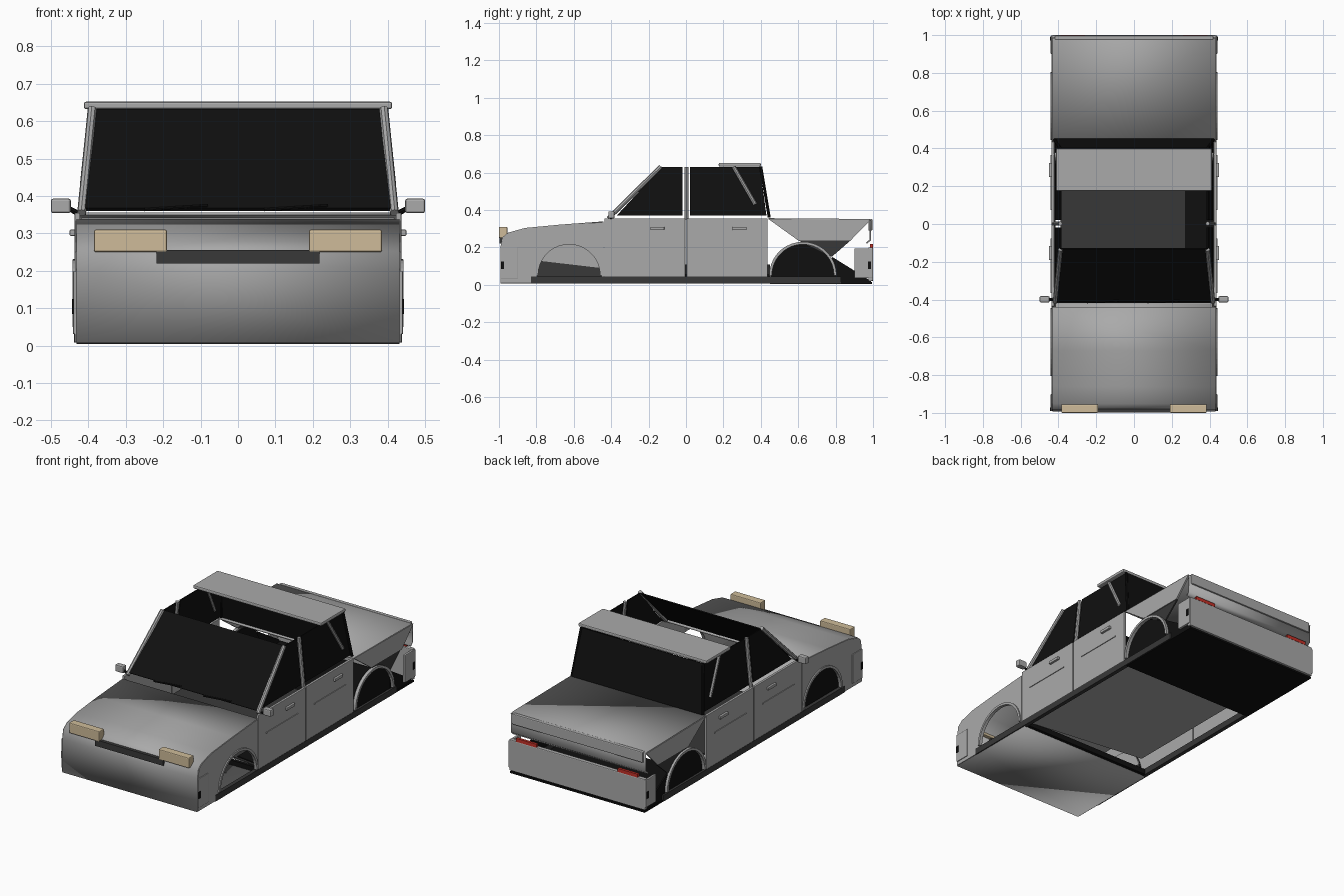
import bpy, bmesh, math
from mathutils import Vector

cube = bpy.data.objects.get("Cube")
if cube:
    bpy.data.objects.remove(cube, do_unlink=True)


def material(name, rgb):
    m = bpy.data.materials.new(name)
    m.use_nodes = True
    m.diffuse_color = (*rgb, 1)
    m.node_tree.nodes["Principled BSDF"].inputs["Base Color"].default_value = (*rgb, 1)
    return m


GREY = material("body grey", (0.4, 0.4, 0.4))
DARK = material("dark trim", (0.04, 0.04, 0.04))
BLACK = material("black glass", (0.005, 0.005, 0.005))
TAN = material("tan lamp", (0.62, 0.5, 0.32))
RED = material("red lamp", (0.55, 0.03, 0.02))


def finish(name, bm, mat):
    bmesh.ops.recalc_face_normals(bm, faces=bm.faces)
    me = bpy.data.meshes.new(name)
    bm.to_mesh(me)
    bm.free()
    me.materials.append(mat)
    ob = bpy.data.objects.new(name, me)
    bpy.context.collection.objects.link(ob)
    return ob


def prism(name, pts, x0, x1, mat):
    """Side profile of (y, z) points pushed along x."""
    bm = bmesh.new()
    face = bm.faces.new([bm.verts.new((x0, y, z)) for y, z in pts])
    ext = bmesh.ops.extrude_face_region(bm, geom=[face])
    verts = [v for v in ext["geom"] if isinstance(v, bmesh.types.BMVert)]
    bmesh.ops.translate(bm, vec=(x1 - x0, 0, 0), verts=verts)
    return finish(name, bm, mat)


def box(name, x0, x1, y0, y1, z0, z1, mat, bevel=0):
    ob = prism(name, [(y0, z0), (y1, z0), (y1, z1), (y0, z1)], x0, x1, mat)
    if bevel:
        b = ob.modifiers.new("Bevel", "BEVEL")
        b.width, b.segments = bevel, 2
    return ob


def thicken(ob, t, offset=0):
    s = ob.modifiers.new("Thickness", "SOLIDIFY")
    s.thickness, s.offset = t, offset
    return ob


def sheet(name, corners, mat, t=0.006):
    bm = bmesh.new()
    bm.faces.new([bm.verts.new(c) for c in corners])
    return thicken(finish(name, bm, mat), t)


def strip(name, path, half, mat):
    """Bent panel: a (y, z) path spanning the full width."""
    bm = bmesh.new()
    rows = [[bm.verts.new((s * half, y, z)) for s in (-1, 1)] for y, z in path]
    for a, b in zip(rows, rows[1:]):
        bm.faces.new((a[0], a[1], b[1], b[0]))
    ob = thicken(finish(name, bm, mat), 0.008)
    bpy.ops.object.select_all(action="DESELECT")
    ob.select_set(True)
    bpy.context.view_layer.objects.active = ob
    bpy.ops.object.shade_smooth_by_angle(angle=math.radians(35))
    return ob


def bar(name, p, q, r, mat):
    p, q = Vector(p), Vector(q)
    bm = bmesh.new()
    bmesh.ops.create_cone(bm, cap_ends=True, segments=8, radius1=r, radius2=r, depth=(q - p).length)
    ob = finish(name, bm, mat)
    ob.location = (p + q) / 2
    ob.rotation_euler = (q - p).to_track_quat("Z", "Y").to_euler()
    return ob


def arc(cy, r, n=18):
    return [(cy - r * math.cos(math.pi * i / n), 0.05 + r * math.sin(math.pi * i / n)) for i in range(n + 1)]


# Bonnet, nose and front underside in one bent panel
nose = [(-0.44, 0.335), (-0.67, 0.318), (-0.86, 0.3), (-0.95, 0.275), (-0.98, 0.25), (-0.988, 0.2), (-0.99, 0.01)]
strip("bonnet_and_nose", nose + [(-0.42, 0.01)], 0.432, GREY)
box("grille_bar", -0.218, 0.218, -0.998, -0.96, 0.22, 0.256, DARK)

# Boot lid, rear panel, bumper and boot floor
strip("boot_lid", [(0.44, 0.352), (0.97, 0.348), (0.985, 0.34), (0.985, 0.24), (0.965, 0.222)], 0.432, GREY)
box("boot_lip", -0.42, 0.42, 0.975, 0.997, 0.29, 0.352, GREY, 0.005)
box("rear_bumper", -0.436, 0.436, 0.975, 1.0, 0.02, 0.2, GREY, 0.005)
box("boot_floor", -0.432, 0.432, 0.45, 0.995, 0.004, 0.014, BLACK)

# Cabin floor, tilted slightly across the car: dark above, body colour below
for name, dz, mat in (("floor_top", 0.006, DARK), ("floor_underside", 0, GREY)):
    sheet(name, [(-0.39, -0.4, 0.1 + dz), (0.425, -0.4, 0.03 + dz),
                 (0.425, 0.45, 0.03 + dz), (-0.39, 0.45, 0.1 + dz)], mat, 0.005)
sheet("floor_side_mat", [(0.27, -0.39, 0.056), (0.42, -0.39, 0.044),
                         (0.42, 0.44, 0.044), (0.27, 0.44, 0.056)], BLACK)
box("floor_front_edge", -0.42, 0.42, -0.418, -0.4, 0.008, 0.04, BLACK)

# Windscreen, rear window and partial roof
sheet("windscreen", [(-0.41, -0.41, 0.366), (0.41, -0.41, 0.366), (0.385, -0.13, 0.63), (-0.385, -0.13, 0.63)], BLACK)
sheet("rear_window", [(-0.415, 0.45, 0.36), (0.415, 0.45, 0.36), (0.39, 0.4, 0.632), (-0.39, 0.4, 0.632)], BLACK)
box("roof_panel", -0.412, 0.412, 0.175, 0.4, 0.632, 0.652, GREY, 0.006)
for x in (-0.25, 0.07):
    bar("wiper", (x, -0.415, 0.364), (x + 0.17, -0.405, 0.374), 0.005, BLACK)

# Single inner wall behind the right front wheel arch
housing = arc(-0.625, 0.18)
prism("wheel_housing_inner", housing, -0.418, -0.412, GREY)
prism("wheel_housing_outer", housing, -0.425, -0.418, BLACK)
prism("wheel_housing_lower", [(-0.83, 0.02), (-0.44, 0.02), (-0.44, 0.088), (-0.8, 0.13)], -0.412, -0.406, DARK)

for s, side in ((1, "left_"), (-1, "right_")):
    def part(name, pts, x0, x1, mat):
        return prism(side + name, pts, s * x0, s * x1, mat)

    def block(name, x0, x1, *rest):
        return box(side + name, min(s * x0, s * x1), max(s * x0, s * x1), *rest)

    # Front wing with its wheel arch
    part("front_wing", nose + [(-0.8, 0.01)] + arc(-0.625, 0.172) + [(-0.44, 0.01)], 0.426, 0.436, GREY)
    block("front_bumper_corner", 0.434, 0.441, -0.99, -0.9, 0.03, 0.2, GREY, 0.003)
    block("headlamp", 0.19, 0.385, -1.0, -0.955, 0.25, 0.31, TAN, 0.005)

    # Rear wing: upper panel, dark lower piece, black arch and lower brace
    part("rear_wing", [(0.44, 0.352), (0.985, 0.345), (0.88, 0.237), (0.6, 0.237)], 0.426, 0.436, GREY)
    part("rear_wing_lower", [(0.6, 0.237), (0.88, 0.237), (0.78, 0.15)], 0.422, 0.43, DARK)
    part("rear_arch_liner", [(0.45, 0.012)] + arc(0.625, 0.172) + [(0.8, 0.012)], 0.415, 0.425, BLACK)
    part("rear_brace", [(0.78, 0.15), (0.99, 0.02), (0.99, 0.005), (0.78, 0.005)], 0.42, 0.428, BLACK)
    block("rear_bumper_corner", 0.426, 0.441, 0.9, 0.998, 0.035, 0.195, GREY, 0.004)
    block("tail_lamp", 0.26, 0.39, 0.985, 1.0, 0.198, 0.218, RED)

    for name, cy in (("front", -0.625), ("rear", 0.625)):
        part(name + "_arch_rim", arc(cy, 0.18) + arc(cy, 0.166)[::-1], 0.424, 0.443, GREY)
    for name, y in (("front", -0.99), ("rear", 0.972)):
        block(name + "_side_marker", 0.438, 0.444, y, y + 0.018, 0.085, 0.125, BLACK)

    # Doors, handles and trim lines
    block("sill", 0.415, 0.438, -0.83, 0.83, 0.008, 0.044, DARK)
    for name, y in (("front", -0.436), ("rear", 0.004)):
        block(name + "_door", 0.422, 0.437, y, y + 0.432, 0.042, 0.355, GREY, 0.003)
        block(name + "_door_handle", 0.435, 0.45, y + 0.245, y + 0.32, 0.293, 0.31, GREY, 0.003)
        block(name + "_door_line", 0.435, 0.441, y + 0.07, y + 0.36, 0.226, 0.232, GREY)

    # Side windows lean inwards; bars form the pillars
    low, top = s * 0.416, s * 0.388
    sheet(side + "front_window", [(low, -0.37, 0.37), (low, -0.018, 0.37), (top, -0.018, 0.63), (top, -0.13, 0.63)], BLACK)
    sheet(side + "rear_window", [(low, 0.022, 0.37), (low, 0.43, 0.37), (top, 0.395, 0.63), (top, 0.022, 0.63)], BLACK)
    bar(side + "front_pillar", (s * 0.418, -0.415, 0.355), (s * 0.39, -0.135, 0.632), 0.012, GREY)
    bar(side + "middle_pillar", (s * 0.418, 0.002, 0.35), (s * 0.39, 0.002, 0.63), 0.011, GREY)
    bar(side + "rear_pillar", (s * 0.412, 0.37, 0.43), (s * 0.391, 0.255, 0.63), 0.011, GREY)
    bar(side + "rear_window_edge", (s * 0.42, 0.445, 0.36), (s * 0.391, 0.4, 0.632), 0.008, BLACK)

    # Door mirror
    bar(side + "mirror_arm", (s * 0.425, -0.4, 0.352), (s * 0.455, -0.4, 0.368), 0.007, BLACK)
    block("mirror", 0.447, 0.5, -0.415, -0.382, 0.354, 0.393, GREY, 0.006)
